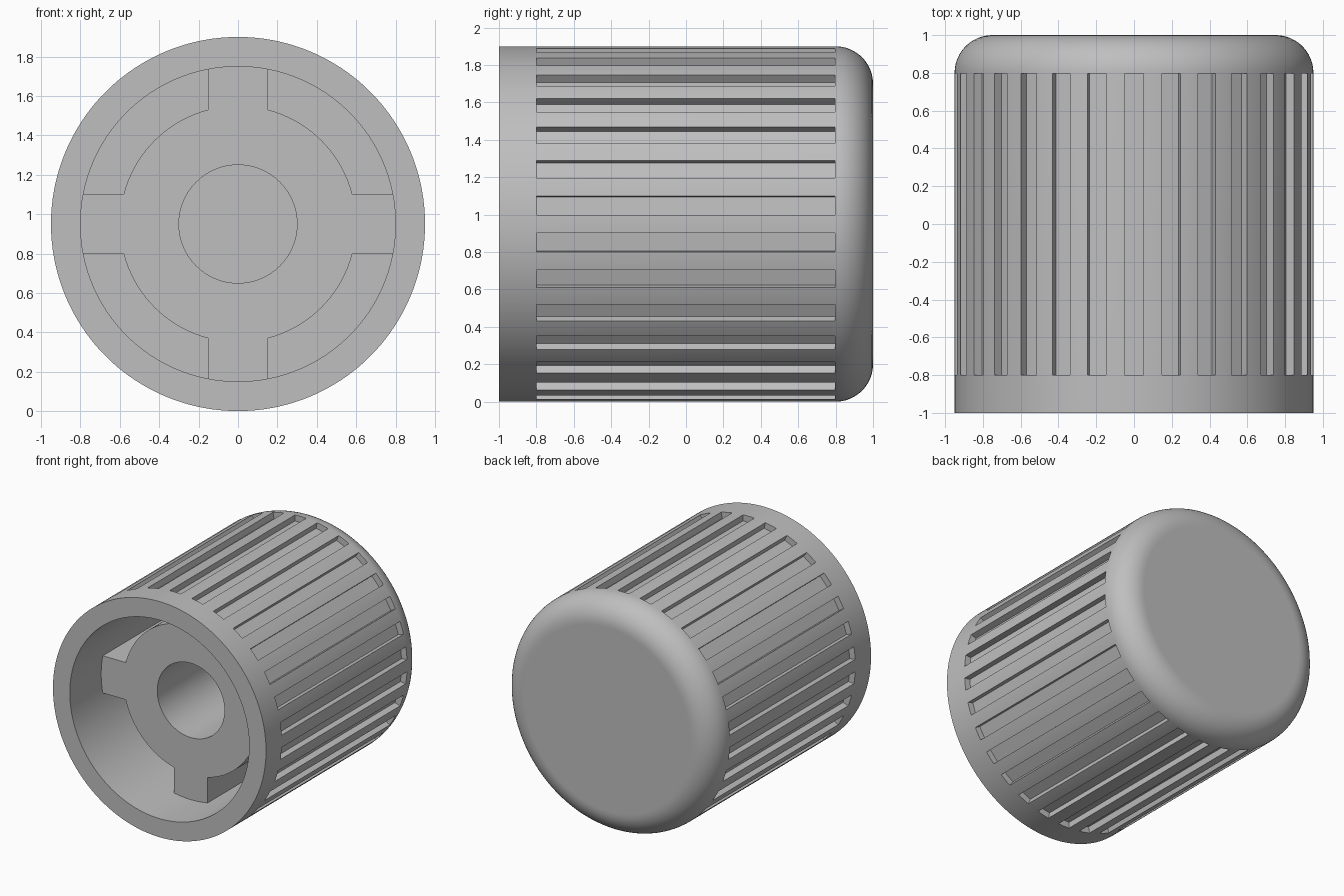
import bpy, bmesh, math
from mathutils import Matrix, Vector

if "Cube" in bpy.data.objects:
    bpy.data.objects.remove(bpy.data.objects["Cube"], do_unlink=True)

CENTRE_Z = 0.95      # height of the knob's axis
R = 0.95             # outer radius
FILLET = 0.2         # rounded edge at the closed end
SEGMENTS = 180
GROOVES = 30

grey = bpy.data.materials.new("plain grey")
grey.use_nodes = True
colour = (0.52, 0.52, 0.52, 1.0)
grey.diffuse_color = colour
grey.node_tree.nodes["Principled BSDF"].inputs["Base Color"].default_value = colour


def on_axis(radius, angle, y):
    """Point around the knob's axis; angle 0 is +x, 90 degrees is up."""
    return Vector((radius * math.cos(angle), y, CENTRE_Z + radius * math.sin(angle)))


def make_object(name, bm):
    bmesh.ops.recalc_face_normals(bm, faces=bm.faces)
    mesh = bpy.data.meshes.new(name)
    bm.to_mesh(mesh)
    bm.free()
    mesh.materials.append(grey)
    obj = bpy.data.objects.new(name, mesh)
    bpy.context.collection.objects.link(obj)
    return obj


def activate(obj):
    bpy.ops.object.select_all(action='DESELECT')
    obj.select_set(True)
    bpy.context.view_layer.objects.active = obj


def bridge(bm, a, b):
    n = len(a)
    for i in range(n):
        j = (i + 1) % n
        bm.faces.new((a[i], a[j], b[j], b[i]))


# Cup-shaped body: profile of (radius, y) turned about the axis
profile = [(0.74, 1.0)]
for i in range(13):
    t = math.pi / 2 * (1 - i / 12)
    profile.append((R - FILLET + FILLET * math.cos(t), 1 - FILLET + FILLET * math.sin(t)))
profile += [(R, -1.0), (0.8, -1.0), (0.8, 0.8)]
bm = bmesh.new()
rings = [[bm.verts.new(on_axis(r, 2 * math.pi * k / SEGMENTS, y)) for k in range(SEGMENTS)]
         for r, y in profile]
for a, b in zip(rings, rings[1:]):
    bridge(bm, a, b)
bm.faces.new(rings[0])
bm.faces.new(rings[-1])
body = make_object("knob_body", bm)

# Grip grooves: a ring of bars cut out of the outside
bm = bmesh.new()
for k in range(GROOVES):
    turn = Matrix.Rotation(2 * math.pi * k / GROOVES, 4, 'Y')
    place = (Matrix.Translation((0, 0, CENTRE_Z)) @ turn
             @ Matrix.Translation((0, -0.001, 0.96)) @ Matrix.Diagonal((0.1, 1.597, 0.12, 1)))
    bmesh.ops.create_cube(bm, size=1, matrix=place)
cutter = make_object("groove_cutter", bm)
cutter.hide_render = True

activate(body)
cut = body.modifiers.new("grooves", 'BOOLEAN')
cut.operation = 'DIFFERENCE'
cut.solver = 'EXACT'
cut.object = cutter
bpy.ops.object.modifier_apply(modifier=cut.name)
bpy.data.objects.remove(cutter, do_unlink=True)

# Hub with four ribs and a shaft hole, recessed inside the cup
HUB_R, RIB_R, HOLE_R, RIB_HALF = 0.6, 0.805, 0.3, 0.15
rib_a = math.asin(RIB_HALF / RIB_R)
hub_a = math.asin(RIB_HALF / HUB_R)
outline = []
for q in range(4):
    base = q * math.pi / 2
    outline += [(RIB_R, base + rib_a * (i / 4 - 1)) for i in range(9)]
    span = math.pi / 2 - 2 * hub_a
    outline += [(HUB_R, base + hub_a + span * i / 30) for i in range(31)]
bm = bmesh.new()
loops = []
for y in (-0.6, 0.81):
    loops.append([bm.verts.new(on_axis(r, a, y)) for r, a in outline])
    loops.append([bm.verts.new(on_axis(HOLE_R, a, y)) for r, a in outline])
outer_f, hole_f, outer_b, hole_b = loops
for a, b in ((outer_f, hole_f), (hole_f, hole_b), (hole_b, outer_b), (outer_b, outer_f)):
    bridge(bm, a, b)
hub = make_object("ribbed_hub", bm)

for obj in (body, hub):
    activate(obj)
    bpy.ops.object.shade_smooth_by_angle(angle=math.radians(30))
